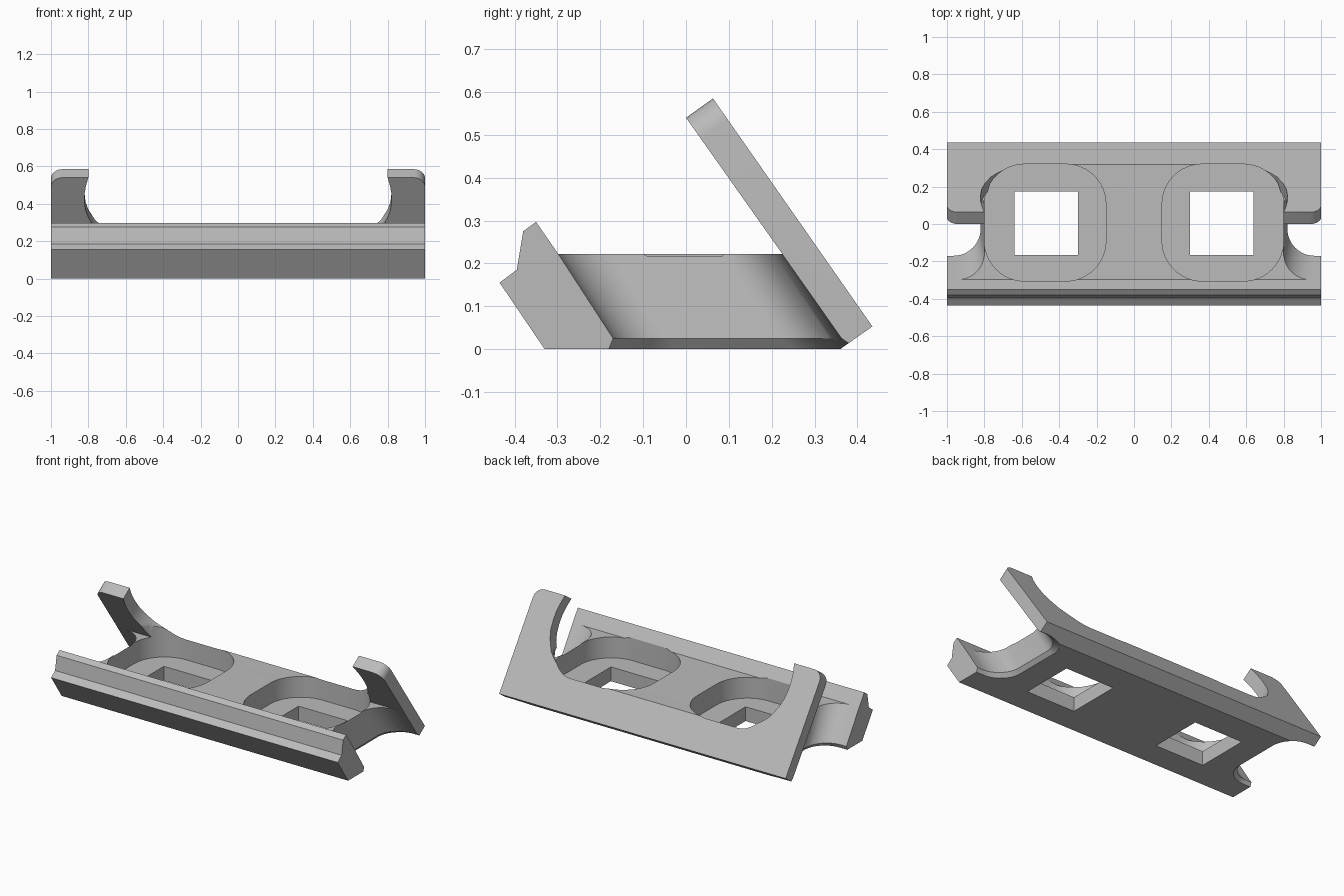
import bpy, bmesh, math

if "Cube" in bpy.data.objects:
    bpy.data.objects.remove(bpy.data.objects["Cube"])

TOP = 0.222  # height of the deck

grey = bpy.data.materials.new("light_grey")
grey.diffuse_color = (0.5, 0.5, 0.5, 1)
grey.use_nodes = True
grey.node_tree.nodes["Principled BSDF"].inputs["Base Color"].default_value = grey.diffuse_color


def loft(name, layers):
    """Solid made by joining closed rings of equal point count."""
    bm = bmesh.new()
    rings = [[bm.verts.new(p) for p in ring] for ring in layers]
    n = len(rings[0])
    for a, b in zip(rings, rings[1:]):
        for i in range(n):
            j = (i + 1) % n
            bm.faces.new((a[i], a[j], b[j], b[i]))
    bm.faces.new(rings[0][::-1])
    bm.faces.new(rings[-1])
    bmesh.ops.recalc_face_normals(bm, faces=bm.faces)
    mesh = bpy.data.meshes.new(name)
    bm.to_mesh(mesh)
    bm.free()
    ob = bpy.data.objects.new(name, mesh)
    bpy.context.collection.objects.link(ob)
    return ob


def arc(cx, cy, r, a0, a1, n=12):
    return [(cx + r * math.cos(math.radians(a0 + (a1 - a0) * i / n)),
             cy + r * math.sin(math.radians(a0 + (a1 - a0) * i / n)))
            for i in range(n + 1)]


# Bracket: front hook, deck and leaning back plate as one extruded profile
profile = [(-.33, 0), (-.435, .155), (-.395, .185), (-.38, .275), (-.35, .297),
           (-.298, TOP), (.225, TOP), (0, .54), (.063, .585), (.435, .053), (.36, 0)]
bracket = loft("bracket", [[(x, y, z) for y, z in profile] for x in (-1, 1)])

# Rounded outer top corners of the back plate
bm = bmesh.new()
bm.from_mesh(bracket.data)
corners = [e for e in bm.edges
           if all(v.co.z > .5 for v in e.verts) and e.verts[0].co.x * e.verts[1].co.x > 0]
bmesh.ops.bevel(bm, geom=corners, offset=.06, segments=6, profile=.5, affect='EDGES')
bm.to_mesh(bracket.data)
bm.free()

cutters = []

# Wide U opening in the back plate, cut square to the plate
half = [(.785, .68), (.80, .585), (.813, .54), (.82, .50), (.821, .46), (.815, .41),
        (.80, .37), (.765, .315), (.735, .288), (.70, .265), (.64, .235), (.57, TOP)]
outline = half + [(-x, z) for x, z in reversed(half)]
layers = []
for depth in (-.13, 0, .1):
    ring = []
    for x, z in outline:
        y = .063 + (.585 - z) * .6992
        ring.append((x, y + depth * .819, max(z + depth * .574, TOP - .0005)))
    layers.append(ring)
cutters.append(loft("plate_opening_cutter", layers))

for side in (-1, 1):
    # Slanted scoop in each end, with a small flare at the underside
    layers = []
    for z, front, back, deep in ((.226, -.3005, .2215, .799), (.025, -.17, .363, .82),
                                 (0, -.18, .40, .80), (-.02, -.188, .43, .784)):
        r = .145
        pts = ([(1.1, front)] + arc(deep + r, front + r, r, 270, 180)
               + arc(deep + r, back - r, r, 180, 90) + [(1.1, back)])
        layers.append([(side * x, y, z) for x, y in pts])
    cutters.append(loft("end_scoop_cutter", layers))

    # Rounded pocket in the deck
    r = .215
    x0, x1, y0, y1 = .15, .80, -.305, .32
    pts = (arc(x1 - r, y1 - r, r, 0, 90) + arc(x0 + r, y1 - r, r, 90, 180)
           + arc(x0 + r, y0 + r, r, 180, 270) + arc(x1 - r, y0 + r, r, 270, 360))
    cutters.append(loft("pocket_cutter",
                        [[(side * x, y, z) for x, y in pts] for z in (.09, .30)]))

    # Square through hole in the pocket floor
    square = [(.30, -.165), (.64, -.165), (.64, .175), (.30, .175)]
    cutters.append(loft("square_hole_cutter",
                        [[(side * x, y, z) for x, y in square] for z in (-.1, .2)]))

for c in cutters:
    c.hide_render = True
    c.hide_set(True)
    m = bracket.modifiers.new(c.name, 'BOOLEAN')
    m.operation = 'DIFFERENCE'
    m.solver = 'EXACT'
    m.object = c

# Bake the cuts, then drop the cutters
dg = bpy.context.evaluated_depsgraph_get()
mesh = bpy.data.meshes.new_from_object(bracket.evaluated_get(dg))
bracket.modifiers.clear()
bracket.data = mesh
for c in cutters:
    bpy.data.objects.remove(c)
mesh.materials.clear()
mesh.materials.append(grey)

bpy.context.view_layer.objects.active = bracket
bracket.select_set(True)
bpy.ops.object.shade_smooth_by_angle(angle=math.radians(30))
